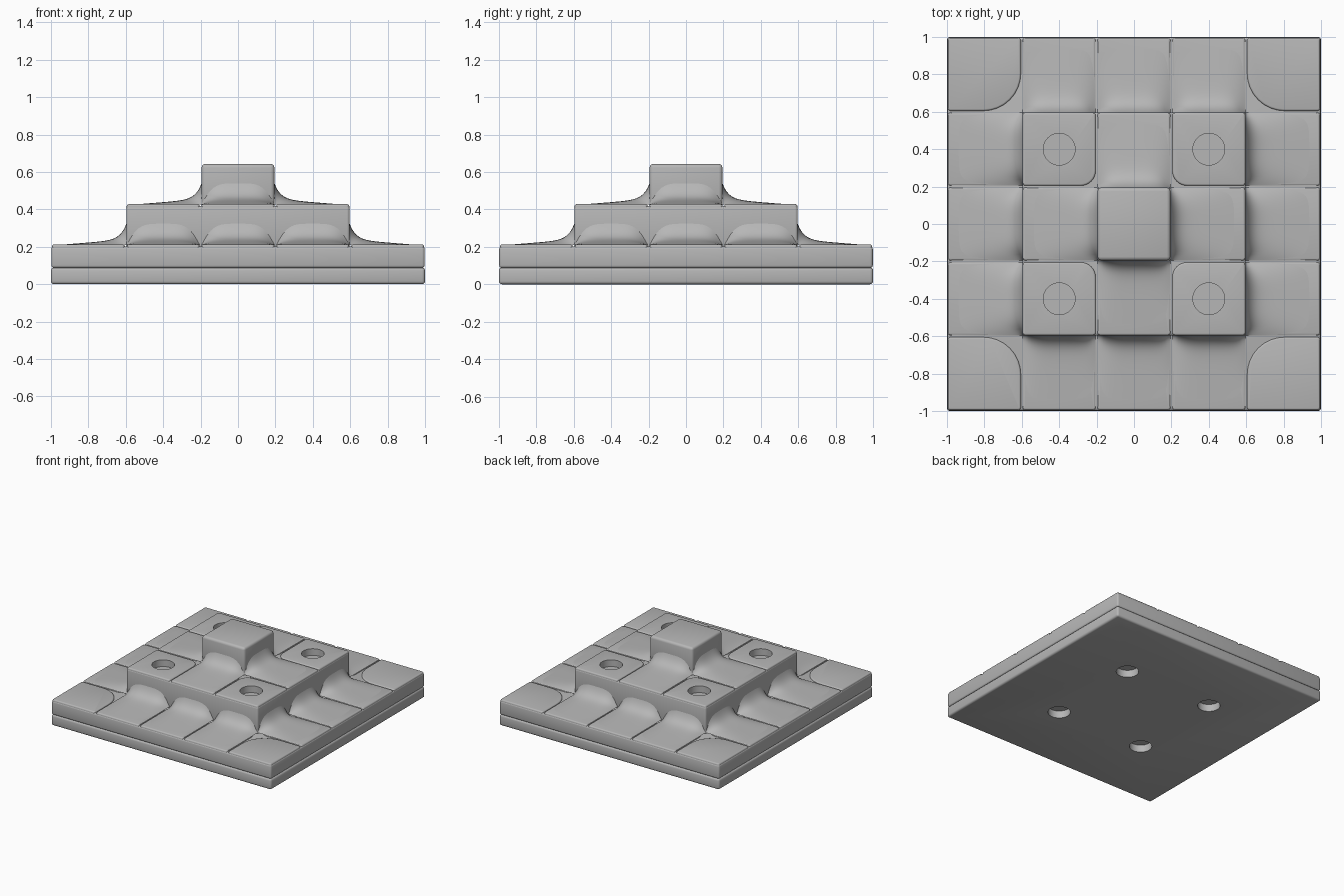
import bpy, bmesh, math
from mathutils import Matrix, Vector

cube = bpy.data.objects.get("Cube")
if cube:
    bpy.data.objects.remove(cube, do_unlink=True)

stone = bpy.data.materials.new("grey_stone")
stone.use_nodes = True
GREY = (0.47, 0.47, 0.47, 1)
stone.diffuse_color = GREY
stone.node_tree.nodes["Principled BSDF"].inputs["Base Color"].default_value = GREY

TILE = 0.4
TOPS = [0.212, 0.428, 0.643]      # walking height of each tier
HALF = [1.0, 0.6, 0.2]            # half width of each tier


def finish(bm, name, bevel=0, cutter=None):
    """Turn a bmesh into an object, round its edges and drill it."""
    bmesh.ops.recalc_face_normals(bm, faces=bm.faces)
    mesh = bpy.data.meshes.new(name)
    bm.to_mesh(mesh)
    bm.free()
    mesh.materials.append(stone)
    obj = bpy.data.objects.new(name, mesh)
    bpy.context.collection.objects.link(obj)
    bpy.context.view_layer.objects.active = obj
    if bevel:
        mod = obj.modifiers.new("round_edges", "BEVEL")
        mod.width, mod.segments = bevel, 3
        mod.limit_method, mod.angle_limit = "ANGLE", math.radians(40)
        bpy.ops.object.modifier_apply(modifier=mod.name)
    if cutter:
        mod = obj.modifiers.new("drill", "BOOLEAN")
        mod.operation, mod.object, mod.solver = "DIFFERENCE", cutter, "EXACT"
        bpy.ops.object.modifier_apply(modifier=mod.name)
    for poly in obj.data.polygons:
        poly.use_smooth = True
    obj.data.set_sharp_from_angle(angle=math.radians(35))
    return obj


def block(name, half, z0, z1, bevel, cutter=None):
    bm = bmesh.new()
    bmesh.ops.create_cube(bm, size=1)
    bmesh.ops.scale(bm, vec=(2 * half, 2 * half, z1 - z0), verts=bm.verts)
    bmesh.ops.translate(bm, vec=(0, 0, (z0 + z1) / 2), verts=bm.verts)
    return finish(bm, name, bevel, cutter)


def drill(name, z0, z1):
    """Four round pegs used to cut the sockets."""
    bm = bmesh.new()
    for x in (-TILE, TILE):
        for y in (-TILE, TILE):
            bmesh.ops.create_cone(bm, cap_ends=True, segments=32, radius1=0.085,
                                  radius2=0.085, depth=z1 - z0,
                                  matrix=Matrix.Translation((x, y, (z0 + z1) / 2)))
    obj = finish(bm, name)
    obj.hide_render = True
    return obj


def pad(name, col, row, tier, cutter=None):
    """A paving tile whose inner corners are rounder than its outer ones."""
    bm = bmesh.new()
    verts = []
    cx, cy, edge = col * TILE, row * TILE, HALF[tier]
    for i, (sx, sy) in enumerate(((1, 1), (-1, 1), (-1, -1), (1, -1))):
        px, py = cx + sx * TILE / 2, cy + sy * TILE / 2
        rim = max(abs(px), abs(py)) > edge - 0.01
        deep = abs(col) == abs(row) == 2 and not rim
        r = 0.015 if rim else 0.2 if deep else 0.08
        qx, qy = px - sx * (r + 0.005), py - sy * (r + 0.005)
        for k in range(9):
            a = math.radians(90 * i + 90 * k / 8)
            verts.append(bm.verts.new((qx + r * math.cos(a), qy + r * math.sin(a),
                                       TOPS[tier] - 0.04)))
    face = bm.faces.new(verts)
    up = bmesh.ops.extrude_face_region(bm, geom=[face])
    bmesh.ops.translate(bm, vec=(0, 0, 0.04),
                        verts=[g for g in up["geom"] if isinstance(g, bmesh.types.BMVert)])
    finish(bm, name, 0.01, cutter)


def cove(name, along, start, z, angle):
    """A concave sweep from a riser onto the tile below, fading at tile joints."""
    bm = bmesh.new()
    bmesh.ops.create_grid(bm, x_segments=24, y_segments=24, size=1)
    for v in bm.verts:
        t, s = v.co.x, 0.38 * ((v.co.y + 1) / 2) ** 2
        f = max(1 - abs(t) ** 4, 0.02)
        h = 0.09 * math.exp(-s / (0.033 * f)) + 0.03 * (1 - s / 0.38)
        v.co = Vector((along + 0.195 * t, -start - s, z + f * h - 0.003))
    bmesh.ops.rotate(bm, cent=(0, 0, 0), verts=bm.verts,
                     matrix=Matrix.Rotation(angle, 3, "Z"))
    # keep the sheet facing up
    finish(bm, name)


# Sockets
low_drill = drill("lower_socket_cutter", -0.05, 0.06)
top_drill = drill("upper_socket_cutter", TOPS[1] - 0.055, TOPS[1] + 0.05)

# Slab and stepped tiers
block("base_slab", 1.0, 0, 0.089, 0.016, low_drill)
block("lower_tier", 0.998, 0.087, TOPS[0] - 0.01, 0.014)
block("middle_tier", 0.597, 0.19, TOPS[1] - 0.01, 0.014, top_drill)
block("upper_tier", 0.195, 0.40, TOPS[2], 0.02)

# Paving tiles on the lower and middle tiers
for col in range(-2, 3):
    for row in range(-2, 3):
        ring = max(abs(col), abs(row))
        if ring == 2:
            pad("lower_tile", col, row, 0)
        elif ring == 1:
            corner = abs(col) == abs(row)
            pad("middle_tile", col, row, 1, top_drill if corner else None)

# Concave sweeps at the foot of each riser
for side in range(4):
    angle = side * math.pi / 2
    for col in (-1, 0, 1):
        cove("lower_cove", col * TILE, 0.595, TOPS[0], angle)
    cove("middle_cove", 0, 0.193, TOPS[1], angle)

for helper in (low_drill, top_drill):
    bpy.data.objects.remove(helper, do_unlink=True)
